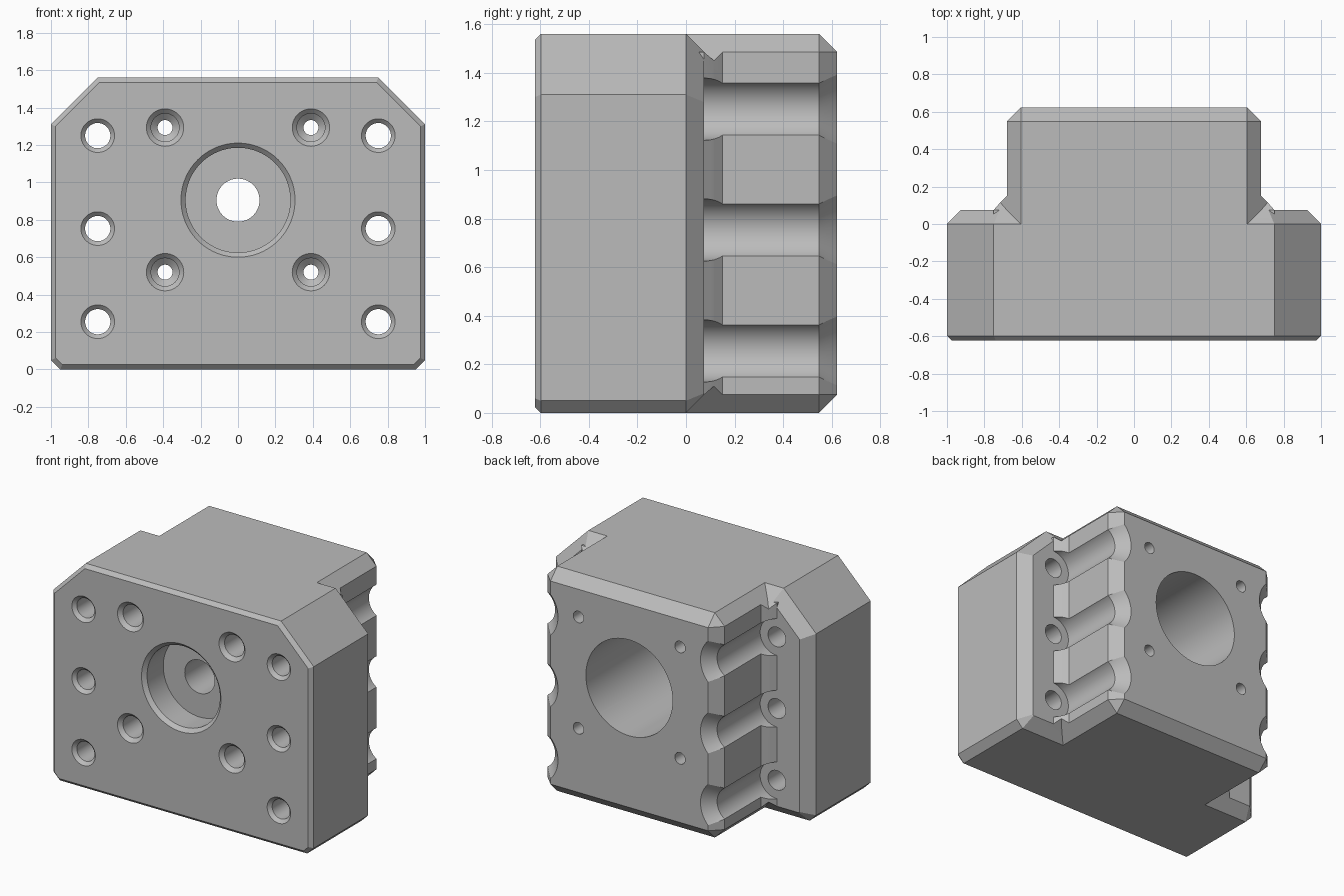
import bpy, bmesh
from math import cos, sin, tau, radians, sqrt

if "Cube" in bpy.data.objects:
    bpy.data.objects.remove(bpy.data.objects["Cube"])

H, D, C = 1.56, 0.6225, 0.075      # height, half depth, main chamfer
MID = H / 2

steel = bpy.data.materials.new("plain_grey")
steel.use_nodes = True
GREY = (0.5, 0.5, 0.5, 1)
steel.diffuse_color = GREY
steel.node_tree.nodes["Principled BSDF"].inputs["Base Color"].default_value = GREY


def make(name, bm):
    bmesh.ops.recalc_face_normals(bm, faces=bm.faces[:])
    mesh = bpy.data.meshes.new(name)
    bm.to_mesh(mesh)
    bm.free()
    mesh.materials.append(steel)
    ob = bpy.data.objects.new(name, mesh)
    bpy.context.scene.collection.objects.link(ob)
    return ob


def loft(bm, rings):
    """Skin a list of equal point rings and cap both ends."""
    vs = [[bm.verts.new(p) for p in ring] for ring in rings]
    n = len(vs[0])
    for a, b in zip(vs, vs[1:]):
        for i in range(n):
            j = (i + 1) % n
            bm.faces.new((a[i], a[j], b[j], b[i]))
    bm.faces.new(vs[0])
    bm.faces.new(vs[-1])


def lathe(bm, x, z, profile, n=64):
    """Turned shape along y from (y, radius) pairs."""
    loft(bm, [[(x + r * cos(tau * i / n), y, z + r * sin(tau * i / n))
               for i in range(n)] for y, r in profile])


def combine(target, tool, operation):
    mod = target.modifiers.new(operation, "BOOLEAN")
    mod.operation, mod.solver, mod.object = operation, "EXACT", tool
    bpy.ops.object.select_all(action="DESELECT")
    bpy.context.view_layer.objects.active = target
    target.select_set(True)
    bpy.ops.object.modifier_apply(modifier=mod.name)
    bpy.data.objects.remove(tool)


# Flange: cut-corner outline, chamfered front and back
def flange_ring(y, inset):
    w, lo, hi = 1 - inset, inset, H - inset
    top, bot = (c - inset * (2 - sqrt(2)) for c in (0.25, 0.05))
    half = [(w - bot, lo), (w, lo + bot), (w, hi - top), (w - top, hi)]
    outline = half + [(-x, z) for x, z in reversed(half)]
    return [(x, y, z) for x, z in outline]


bm = bmesh.new()
loft(bm, [flange_ring(-D, 0.025), flange_ring(0.025 - D, 0),
          flange_ring(0, 0), flange_ring(C, C)])
block = make("mounting_block", bm)

# Rear body: box with every edge chamfered except the buried front ones
bm = bmesh.new()
bmesh.ops.create_cube(bm, size=1)
for v in bm.verts:
    v.co.x *= 1.36
    v.co.y = D if v.co.y > 0 else -0.3
    v.co.z = (v.co.z + 0.5) * H
edges = [e for e in bm.edges if max(v.co.y for v in e.verts) > 0]
bmesh.ops.bevel(bm, geom=edges, offset=C, segments=1, affect="EDGES")
combine(block, make("rear_body", bm), "UNION")

# Corner gussets between flange and body, notched at the ends
for side in (1, -1):
    bm = bmesh.new()
    plan = [(0.68, 0.15, 0), (0.715, 0.115, 0.035), (0.75, 0.075, 0),
            (0.75, 0.05, 0), (0.65, 0.05, 0), (0.65, 0.15, 0)]
    top = [bm.verts.new((side * x, y, H - C - d)) for x, y, d in plan]
    bot = [bm.verts.new((side * x, y, C + d)) for x, y, d in plan]
    for i in range(6):
        j = (i + 1) % 6
        bm.faces.new((top[i], top[j], bot[j], bot[i]))
    for ring, z in ((top, H - C), (bot, C)):
        hub = bm.verts.new((side * 0.68, 0.075, z))
        for i in range(6):
            bm.faces.new((ring[i], ring[(i + 1) % 6], hub))
    combine(block, make("gusset", bm), "UNION")

# Bores
bm = bmesh.new()
lathe(bm, 0, 0.905, [(-0.7, 0.305), (-D, 0.305), (0.025 - D, 0.28), (-0.42, 0.28),
                     (-0.42, 0.115), (-0.16, 0.115), (-0.16, 0.333), (0.7, 0.333)], 96)
for x in (-1, 1):
    # Bolt holes that open into side channels behind the flange
    for z in (0.255, 0.753, 1.25):
        lathe(bm, x * 0.75, z, [(-0.7, 0.09), (-D, 0.09), (0.0225 - D, 0.0675),
                                (C, 0.0675), (C, 0.128), (D - C, 0.128),
                                (D, 0.128 + C), (0.7, 0.128 + C)])
    # Stepped screw holes around the centre bore
    for z in (0.52, 1.293):
        lathe(bm, x * 0.39, z, [(-0.7, 0.1), (-D, 0.1), (0.025 - D, 0.075),
                                (-0.42, 0.075), (-0.39, 0.04), (0.7, 0.04)], 40)
combine(block, make("bore_cutters", bm), "DIFFERENCE")

bpy.ops.object.select_all(action="DESELECT")
block.select_set(True)
bpy.context.view_layer.objects.active = block
bpy.ops.object.shade_smooth_by_angle(angle=radians(20))
